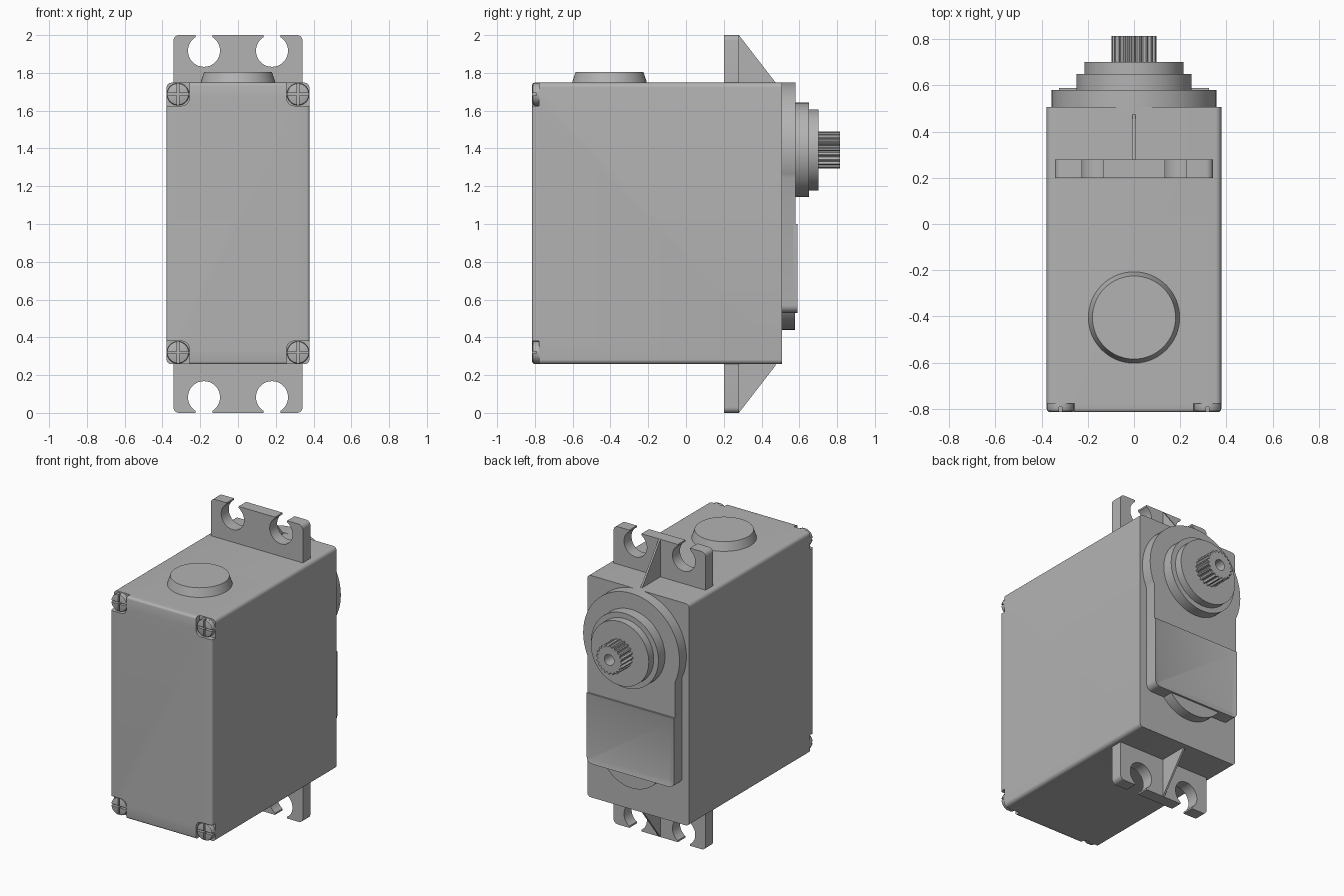
import bpy, bmesh
from math import cos, sin, radians, pi

cube = bpy.data.objects.get("Cube")
if cube:
    bpy.data.objects.remove(cube)

GREY = (0.45, 0.45, 0.45, 1)
mat = bpy.data.materials.new("mid grey plastic")
mat.use_nodes = True
mat.diffuse_color = GREY
mat.node_tree.nodes["Principled BSDF"].inputs["Base Color"].default_value = GREY


def finish(name, bm):
    bmesh.ops.recalc_face_normals(bm, faces=bm.faces)
    mesh = bpy.data.meshes.new(name)
    bm.to_mesh(mesh)
    bm.free()
    mesh.materials.append(mat)
    ob = bpy.data.objects.new(name, mesh)
    bpy.context.collection.objects.link(ob)
    return ob


def arc(cx, cz, r, a0, a1, n=6):
    angles = [radians(a0 + (a1 - a0) * i / n) for i in range(n + 1)]
    return [(cx + r * cos(a), cz + r * sin(a)) for a in angles]


def rounded_rect(x0, x1, z0, z1, r):
    return (arc(x1 - r, z1 - r, r, 0, 90) + arc(x0 + r, z1 - r, r, 90, 180)
            + arc(x0 + r, z0 + r, r, 180, 270) + arc(x1 - r, z0 + r, r, 270, 360))


def add_prism(bm, pts, t0, t1, axis="y"):
    """Extrude an outline along an axis; returns the two end faces."""
    def place(u, v, t):
        return (u, t, v) if axis == "y" else (t, u, v)
    a = [bm.verts.new(place(u, v, t0)) for u, v in pts]
    b = [bm.verts.new(place(u, v, t1)) for u, v in pts]
    for i in range(len(pts)):
        j = (i + 1) % len(pts)
        bm.faces.new((a[i], a[j], b[j], b[i]))
    ends = bm.faces.new(a), bm.faces.new(b)
    bmesh.ops.recalc_face_normals(bm, faces=bm.faces)
    return ends


def prism(name, pts, t0, t1, axis="y"):
    bm = bmesh.new()
    add_prism(bm, pts, t0, t1, axis)
    return finish(name, bm)


def loft(name, cz, rings, n=64):
    """Join rings (y, radius, tooth depth) about a y axis at height cz."""
    bm = bmesh.new()
    loops = []
    for y, r, tooth in rings:
        loop = []
        for i in range(n):
            a = 2 * pi * i / n
            rad = r - (tooth if i % 4 > 1 else 0)
            loop.append(bm.verts.new((rad * cos(a), y, cz + rad * sin(a))))
        loops.append(loop)
    for a, b in zip(loops, loops[1:]):
        for i in range(n):
            j = (i + 1) % n
            bm.faces.new((a[i], a[j], b[j], b[i]))
    bm.faces.new(loops[0])
    bm.faces.new(loops[-1])
    return finish(name, bm)


W, Z0, Z1 = 0.378, 0.258, 1.748
FRONT, BACK, SHAFT_Z = -0.815, 0.507, 1.392

# Case with a softened front rim
bm = bmesh.new()
front_face, _ = add_prism(bm, rounded_rect(-W, W, Z0, Z1, 0.025), FRONT, BACK)
bmesh.ops.bevel(bm, geom=list(front_face.edges), offset=0.014, segments=3,
                profile=0.5, affect='EDGES')
case = finish("case", bm)

# Corner pockets for the screws
bm = bmesh.new()
for sx in (-1, 1):
    for low in (True, False):
        xa, xb = sorted((sx * 0.258, sx * 0.5))
        za, zb = (0, Z0 + 0.122) if low else (Z1 - 0.122, 2)
        add_prism(bm, rounded_rect(xa, xb, za, zb, 0.04), -1, -0.778)
cutter = finish("pocket_cutter", bm)
cutter.hide_render = True
mod = case.modifiers.new("pockets", 'BOOLEAN')
mod.object = cutter
mod.operation = 'DIFFERENCE'
mod.solver = 'EXACT'
bpy.context.view_layer.objects.active = case
bpy.ops.object.modifier_apply(modifier=mod.name)
bpy.data.objects.remove(cutter)

# Cross-slotted screws: a disc with four raised quarters
GAP, R = 0.006, 0.059
for side, sx in (("right", -1), ("left", 1)):
    for level, cz in (("lower", 0.32), ("upper", 1.687)):
        cx = sx * 0.318
        loft(f"{level}_{side}_screw_base", cz, [(-0.76, R, 0), (-0.792, R, 0)],
             32).location.x = cx
        bm = bmesh.new()
        for q in range(4):
            a = q * 90
            inner = arc(0, 0, GAP * 2 ** 0.5, a + 45, a + 45, 1)[:1]
            pts = inner + arc(0, 0, R, a + 6, a + 84, 8)
            pts = [(cx + x, cz + z) for x, z in pts]
            end, _ = add_prism(bm, pts, -0.812, -0.785)
            rim = [e for e in end.edges if all(
                abs((v.co.x - cx) ** 2 + (v.co.z - cz) ** 2 - R * R) < 1e-5
                for v in e.verts)]
            bmesh.ops.bevel(bm, geom=rim, offset=0.01, segments=2,
                            profile=0.5, affect='EDGES')
        finish(f"{level}_{side}_screw_head", bm)

# Mounting ears with open screw slots, and their ribs
half = ([(0.342, 1.7)] + arc(0.312, 1.97, 0.03, 0, 90) + [(0.225, 2)]
        + arc(0.18, 1.917, 0.085, 58, -238, 28) + [(0.135, 2)])
ear = half + [(-x, z) for x, z in reversed(half)]
rib = [(0.27, 1.7), (0.475, 1.7), (0.475, Z1), (0.28, 2), (0.27, 2)]
for level, flip in (("upper", False), ("lower", True)):
    def turn(pts):
        return [(u, 2 - v) for u, v in pts] if flip else pts
    prism(f"{level}_ear", turn(ear), 0.2, 0.28)
    prism(f"{level}_ear_rib", turn(rib), -0.006, 0.006, "x")

# Tapered boss on the top
bpy.ops.mesh.primitive_cone_add(vertices=64, radius1=0.198, radius2=0.18,
                                depth=0.057, location=(0, -0.405, 1.776))
boss = bpy.context.object
boss.name = "top_boss"
boss.data.materials.append(mat)

# Gear cover: round top flowing into a straight lower plate
PW, PZ = 0.325, 0.53
corners = (arc(-PW + 0.04, PZ + 0.04, 0.04, 180, 270)
           + arc(PW - 0.04, PZ + 0.04, 0.04, 270, 360))
prism("gear_cover", arc(0, SHAFT_Z, 0.358, -24.8, 204.8, 56) + corners, 0.49, 0.58)

# Framed label panel with a shallow recess
bm = bmesh.new()
_, face = add_prism(bm, [(PW, 1), (-PW, 1)] + corners, 0.57, 0.59)
bmesh.ops.inset_region(bm, faces=[face], thickness=0.036)
bmesh.ops.translate(bm, verts=face.verts, vec=(0, -0.008, 0))
finish("label_panel", bm)

# Round lower gear housing, stepped collars and splined output shaft
loft("lower_gear_housing", 0.68, [(0.49, 0.24, 0), (0.577, 0.24, 0)])
loft("large_collar", SHAFT_Z, [(0.57, 0.25, 0), (0.65, 0.25, 0)])
loft("small_collar", SHAFT_Z, [(0.64, 0.215, 0), (0.702, 0.215, 0)])
loft("output_shaft", SHAFT_Z, [(0.69, 0.098, 0.013), (0.815, 0.098, 0.013),
                               (0.815, 0.036, 0), (0.72, 0.036, 0)], 80)

# Smooth the curved parts, keep corners sharp
bpy.ops.object.select_all(action='DESELECT')
for ob in bpy.context.collection.objects:
    if ob.type == 'MESH':
        ob.select_set(True)
        bpy.context.view_layer.objects.active = ob
bpy.ops.object.shade_smooth_by_angle(angle=radians(30))
